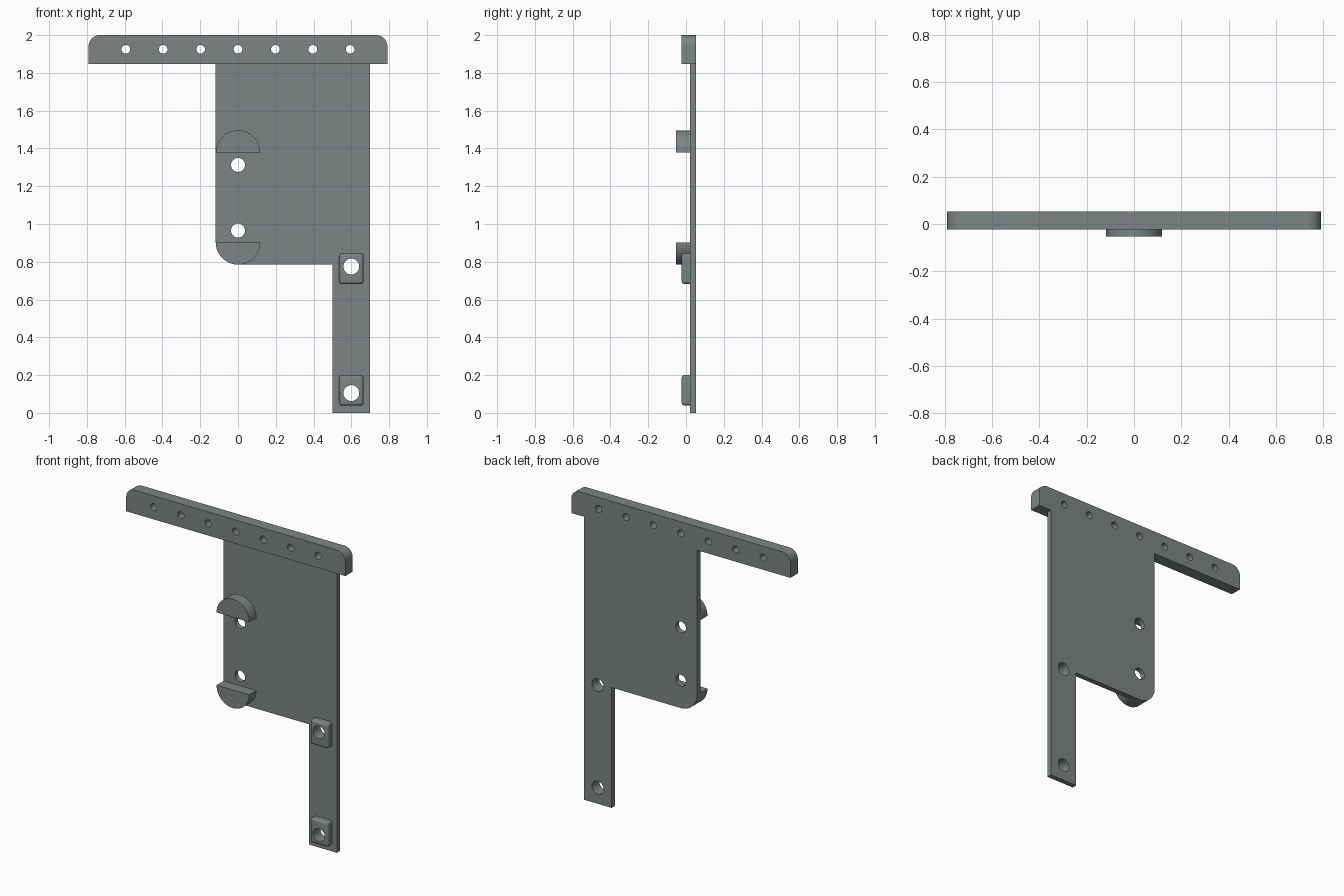
import bpy, bmesh
from math import sin, cos, pi, radians

if "Cube" in bpy.data.objects:
    bpy.data.objects.remove(bpy.data.objects["Cube"])

grey = bpy.data.materials.new("slate grey")
grey.diffuse_color = (0.205, 0.235, 0.235, 1)
grey.use_nodes = True
grey.node_tree.nodes["Principled BSDF"].inputs["Base Color"].default_value = grey.diffuse_color

BACK, FACE = 0.053, 0.02          # back plane and front face of the thin plate
BAR_FRONT, STOP_FRONT = -0.023, -0.053
R = 0.118                         # radius of half-round stops and plate corner


def arc(cx, cz, r, a0, a1, n=16):
    return [(cx + r * cos(radians(a0 + (a1 - a0) * i / n)),
             cz + r * sin(radians(a0 + (a1 - a0) * i / n))) for i in range(n + 1)]


def circle(cx, cz, r, n=32):
    return arc(cx, cz, r, 0, 360, n)[:-1]


def finish(ob):
    ob.data.materials.clear()
    ob.data.materials.append(grey)
    bpy.ops.object.select_all(action='DESELECT')
    ob.select_set(True)
    bpy.context.view_layer.objects.active = ob
    bpy.ops.object.shade_smooth_by_angle(angle=radians(30))


def slab(name, loops, y0, y1):
    """Flat outline (first loop) with holes (other loops), thick from y0 to y1."""
    cu = bpy.data.curves.new(name, 'CURVE')
    cu.dimensions, cu.fill_mode = '2D', 'BOTH'
    cu.extrude = (y1 - y0) / 2
    for pts in loops:
        sp = cu.splines.new('POLY')
        sp.points.add(len(pts) - 1)
        for p, (x, z) in zip(sp.points, pts):
            p.co = (x, z, 0, 1)
        sp.use_cyclic_u = True
    tmp = bpy.data.objects.new(name + "_outline", cu)
    bpy.context.collection.objects.link(tmp)
    me = bpy.data.meshes.new_from_object(tmp.evaluated_get(bpy.context.evaluated_depsgraph_get()))
    bpy.data.objects.remove(tmp)
    bm = bmesh.new()
    bm.from_mesh(me)
    bmesh.ops.remove_doubles(bm, verts=bm.verts, dist=1e-5)
    for v in bm.verts:            # stand the outline upright
        x, z, d = v.co
        v.co = (x, (y0 + y1) / 2 - d, z)
    bmesh.ops.recalc_face_normals(bm, faces=bm.faces)
    bm.to_mesh(me)
    bm.free()
    ob = bpy.data.objects.new(name, me)
    bpy.context.collection.objects.link(ob)
    finish(ob)
    return ob


PAD_HOLES = [(0.6, 0.775), (0.6, 0.105)]
HOLE_R = 0.042

# thin plate with its leg
outline = arc(0, 0.785 + R, R, 180, 270) + [
    (0.5, 0.785), (0.5, 0), (0.7, 0), (0.7, 1.846), (-R, 1.846)]
holes = [circle(0, z, 0.037) for z in (1.313, 0.965)]
holes += [circle(x, z, HOLE_R) for x, z in PAD_HOLES]
slab("plate", [outline] + holes, FACE, BACK)

# top bar with a row of small holes
bar = [(-0.791, 1.846), (0.791, 1.846)] + arc(0.731, 1.94, 0.06, 0, 90) + arc(-0.731, 1.94, 0.06, 90, 180)
slab("top_bar", [bar] + [circle(0.198 * i, 1.925, 0.023, 24) for i in range(-3, 4)], BAR_FRONT, BACK)

# half-round stops
slab("upper_stop", [arc(0, 1.378, R, 0, 180, 32)], STOP_FRONT, FACE)
slab("lower_stop", [arc(0, 0.785 + R, R, 180, 360, 32)], STOP_FRONT, FACE)

# rounded pads around the leg holes
for name, (hx, hz) in zip(("upper_pad", "lower_pad"), PAD_HOLES):
    cx, cz, w, h = 0.6, hz - 0.012 + 0.002 * (hz < 0.5) + 0.025 * (hz < 0.5), 0.128, 0.162
    bm = bmesh.new()
    bmesh.ops.create_cube(bm, size=1)
    for v in bm.verts:
        v.co = (cx + v.co.x * w,
                BAR_FRONT if v.co.y < 0 else FACE,
                cz + v.co.z * h)
    soft = [e for e in bm.edges if any(v.co.y < 0 for v in e.verts)]
    bmesh.ops.bevel(bm, geom=soft, offset=0.015, segments=4, profile=0.5, affect='EDGES')
    bmesh.ops.recalc_face_normals(bm, faces=bm.faces)
    me = bpy.data.meshes.new(name)
    bm.to_mesh(me)
    bm.free()
    pad = bpy.data.objects.new(name, me)
    bpy.context.collection.objects.link(pad)
    cutter = slab("pad_cutter", [circle(hx, hz, HOLE_R)], -0.1, 0.1)
    cutter.hide_render = True
    mod = pad.modifiers.new("hole", 'BOOLEAN')
    mod.operation, mod.solver, mod.object = 'DIFFERENCE', 'EXACT', cutter
    bpy.context.view_layer.objects.active = pad
    bpy.ops.object.modifier_apply(modifier="hole")
    bpy.data.objects.remove(cutter)
    finish(pad)
